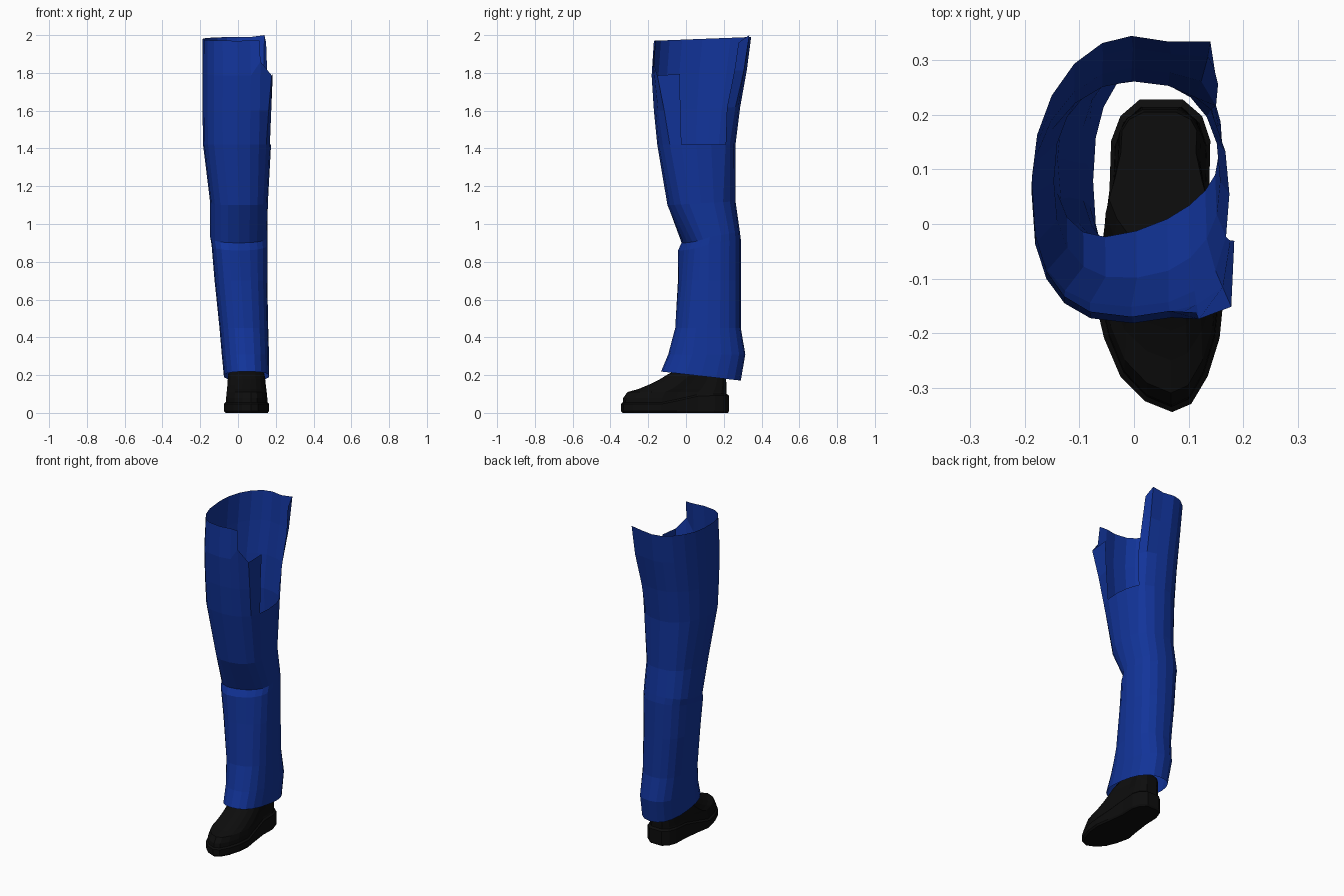
import bpy, bmesh, math


def material(name, rgb):
    m = bpy.data.materials.new(name)
    m.diffuse_color = (*rgb, 1)
    return m


def loft(name, rings, mat, skip=lambda i, j: False, cap_top=False, cap_bottom=False):
    """Skin a stack of closed rings listed from top to bottom."""
    bm = bmesh.new()
    rows = [[bm.verts.new(p) for p in ring] for ring in rings]
    n = len(rows[0])
    for i in range(len(rows) - 1):
        for j in range(n):
            if not skip(i, j):
                k = (j + 1) % n
                bm.faces.new((rows[i][j], rows[i + 1][j], rows[i + 1][k], rows[i][k]))
    if cap_top:
        bm.faces.new(rows[0])
    if cap_bottom:
        bm.faces.new(rows[-1][::-1])
    bmesh.ops.delete(bm, geom=[v for v in bm.verts if not v.link_faces], context='VERTS')
    me = bpy.data.meshes.new(name)
    bm.to_mesh(me)
    bm.free()
    ob = bpy.data.objects.new(name, me)
    me.materials.append(mat)
    bpy.context.collection.objects.link(ob)
    return ob


blue = material("blue_cloth", (0.006, 0.034, 0.32))
black = material("black_leather", (0.004, 0.004, 0.004))

# Trouser leg: z, x min, x max, y min, y max, front-to-back tilt, front skew, corner squareness
SEG = 20
LEG = [
    (1.98, -0.187, 0.178, -0.170, 0.345, 0.010, 0.0, 1.0),
    (1.80, -0.188, 0.184, -0.182, 0.322, 0.015, 0.0, 1.0),
    (1.61, -0.188, 0.180, -0.170, 0.287, 0.010, 0.0, 0.5),
    (1.42, -0.185, 0.175, -0.152, 0.262, 0.000, 0.0, 0.15),
    (1.11, -0.147, 0.158, -0.105, 0.262, 0.010, 0.1, 0.0),
    (0.93, -0.147, 0.155, -0.032, 0.285, 0.030, 0.3, 0.0),
    (0.89, -0.140, 0.155, -0.052, 0.290, 0.030, 0.3, 0.0),
    (0.70, -0.124, 0.155, -0.054, 0.290, 0.000, 0.2, 0.0),
    (0.45, -0.098, 0.160, -0.066, 0.290, 0.000, 0.1, 0.0),
    (0.31, -0.086, 0.164, -0.094, 0.314, 0.000, 0.0, 0.0),
    (0.195, -0.075, 0.165, -0.132, 0.290, -0.024, 0.0, 0.0),
]
# Squarer corners beside the opening
CORNERS = {17: (0.65, -0.97), 18: (0.97, -0.88), 19: (1.0, -0.40),
           2: (0.84, 0.74), 3: (0.74, 0.94)}


def leg_ring(z, x0, x1, y0, y1, tilt, skew, square):
    pts = []
    for j in range(SEG):
        a = 2 * math.pi * j / SEG
        c, s = math.cos(a), math.sin(a)
        e = 0.83
        if z > 1.2 and c < 0:            # rounder seat, fuller thigh front
            e = 1.04 if s > 0 else 0.74
        u = math.copysign(abs(c) ** e, c)
        v = math.copysign(abs(s) ** e, s)
        cu, cv = CORNERS.get(j, (u, v))
        u += (cu - u) * square
        v += (cv - v) * square
        x = (x0 + x1) / 2 + u * (x1 - x0) / 2
        y = (y0 + y1) / 2 + v * (y1 - y0) / 2 + max(0, -v) * skew * (x + 0.06)
        pts.append((x, y, z + tilt * v))
    return pts


rings = [leg_ring(*r) for r in LEG]
x, y, z = rings[0][2]
rings[0][2] = (x, y, 1.96)
rings[0][3] = (0.14, 0.335, 2.0)   # raised back corner of the seat
x, y, z = rings[1][17]
rings[1][17] = (x, y, 1.86)        # front flap slopes down to the opening
x, y, z = rings[3][2]
rings[3][2] = (x - 0.005, 0.21, z)


# Open crotch notch on the inner side, with a lower front flap
def notch(i, j):
    return (i < 3 and j in (19, 0, 1)) or (i < 1 and j in (17, 18))


loft("trouser_leg", rings, blue, notch)

# Shoe outline in plan, counter-clockwise from the heel side
OUTLINE = [(0.138, 0.06), (0.14, 0.15), (0.125, 0.195), (0.09, 0.225), (0.01, 0.225),
           (-0.025, 0.195), (-0.042, 0.15), (-0.045, 0.06), (-0.060, -0.05),
           (-0.074, -0.13), (-0.055, -0.21), (-0.025, -0.28), (0.02, -0.325), (0.07, -0.345),
           (0.105, -0.33), (0.135, -0.28), (0.157, -0.21), (0.165, -0.13), (0.152, -0.05)]


def shoe_ring(z, x0, x1, y0, y1, rise=0.0):
    pts = []
    for px, py in OUTLINE:
        x = x0 + (px + 0.074) / 0.239 * (x1 - x0)
        y = y0 + (py + 0.345) / 0.57 * (y1 - y0)
        t = min(1, max(0, (y + 0.12) / 0.2))
        pts.append((x, y, z + rise * t))
    return pts


# Sole, thicker towards the heel
loft("shoe_sole", [
    shoe_ring(0.056, -0.064, 0.156, -0.334, 0.215, 0.045),
    shoe_ring(0.047, -0.074, 0.165, -0.345, 0.228, 0.045),
    shoe_ring(0.010, -0.074, 0.165, -0.345, 0.228),
    shoe_ring(0.000, -0.066, 0.157, -0.335, 0.222),
], black, cap_bottom=True)

# Upper, stepping back from the toe to the ankle
loft("shoe_upper", [
    shoe_ring(0.225, -0.046, 0.134, -0.050, 0.205),
    shoe_ring(0.205, -0.052, 0.140, -0.095, 0.210),
    shoe_ring(0.180, -0.054, 0.144, -0.135, 0.212),
    shoe_ring(0.150, -0.056, 0.147, -0.195, 0.214),
    shoe_ring(0.127, -0.058, 0.150, -0.250, 0.215),
    shoe_ring(0.110, -0.060, 0.152, -0.310, 0.215),
    shoe_ring(0.080, -0.063, 0.155, -0.332, 0.215, 0.022),
    shoe_ring(0.050, -0.064, 0.156, -0.336, 0.215, 0.045),
], black, cap_top=True)
